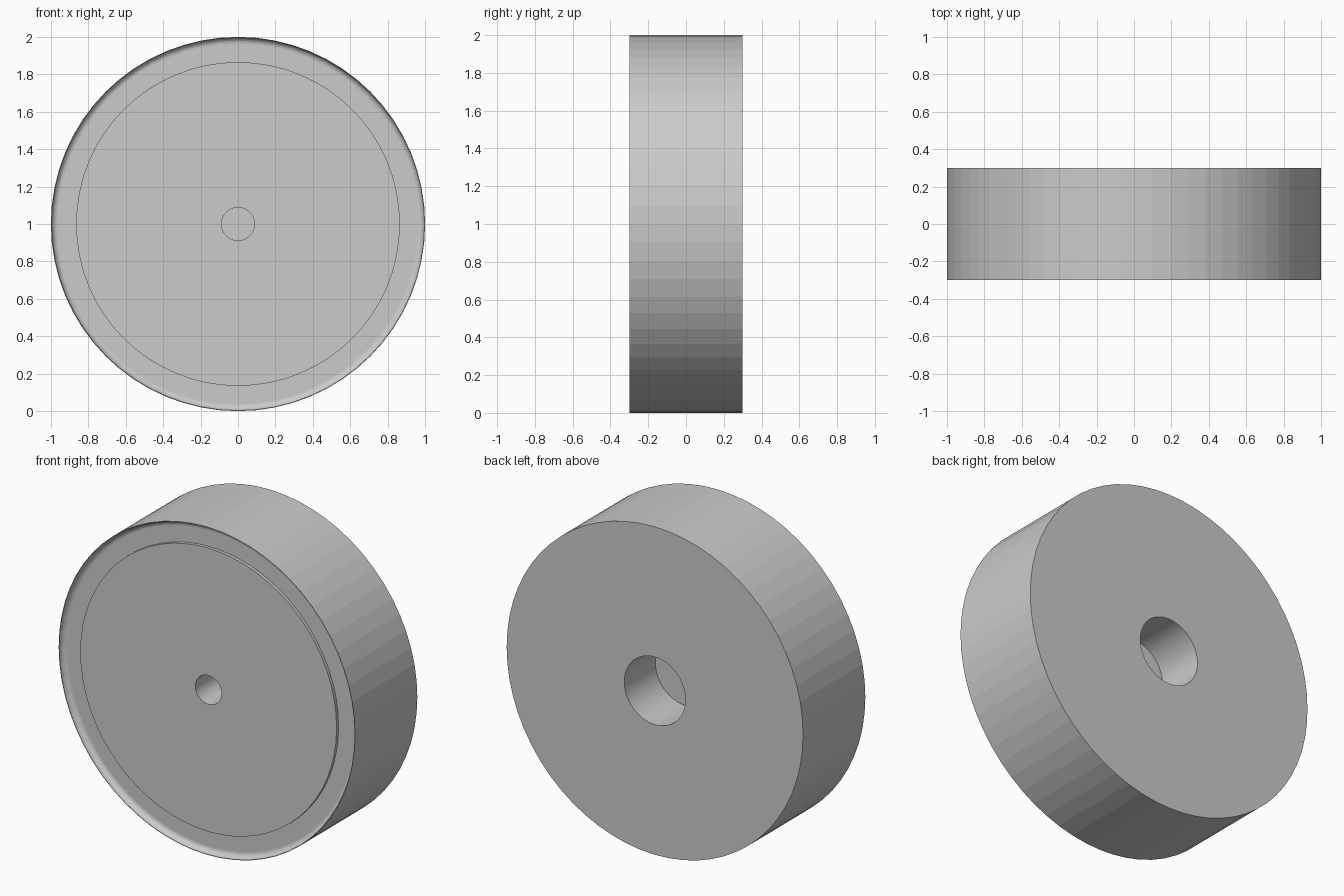
import bpy, bmesh, math
from mathutils import Vector

if "Cube" in bpy.data.objects:
    bpy.data.objects.remove(bpy.data.objects["Cube"])

SEGMENTS = 64


def lathe(name, profile):
    """Revolve a (radius, y) profile around the y axis, closing the poles."""
    bm = bmesh.new()
    verts = [bm.verts.new((r, y, 1)) for r, y in profile]
    edges = [bm.edges.new(pair) for pair in zip(verts, verts[1:])]
    bmesh.ops.spin(bm, geom=verts + edges, cent=Vector((0, 0, 1)),
                   axis=Vector((0, 1, 0)), angle=math.tau,
                   steps=SEGMENTS, use_duplicate=False)
    bmesh.ops.remove_doubles(bm, verts=bm.verts, dist=0.0003)
    bmesh.ops.recalc_face_normals(bm, faces=bm.faces)
    mesh = bpy.data.meshes.new(name)
    bm.to_mesh(mesh)
    bm.free()
    obj = bpy.data.objects.new(name, mesh)
    bpy.context.collection.objects.link(obj)
    return obj


# Blind front hole, raised centre disc and shallow dished floor
front = [(0, -0.04), (0.088, -0.04), (0.088, -0.285),
         (0.865, -0.285), (0.865, -0.266)]

# Concave fillet rising to the thin outer lip
R = 0.034
fillet = [(0.963 + R * math.sin(a), -0.3 + R * math.cos(a))
          for a in (math.radians(15 * i) for i in range(7))]

# Outer wall, flat back and wider blind back hole
back = [(1, -0.3), (1, 0.3), (0.206, 0.3), (0.206, 0.0), (0, 0.0)]

lathe("wheel_disc", front + fillet + back)
